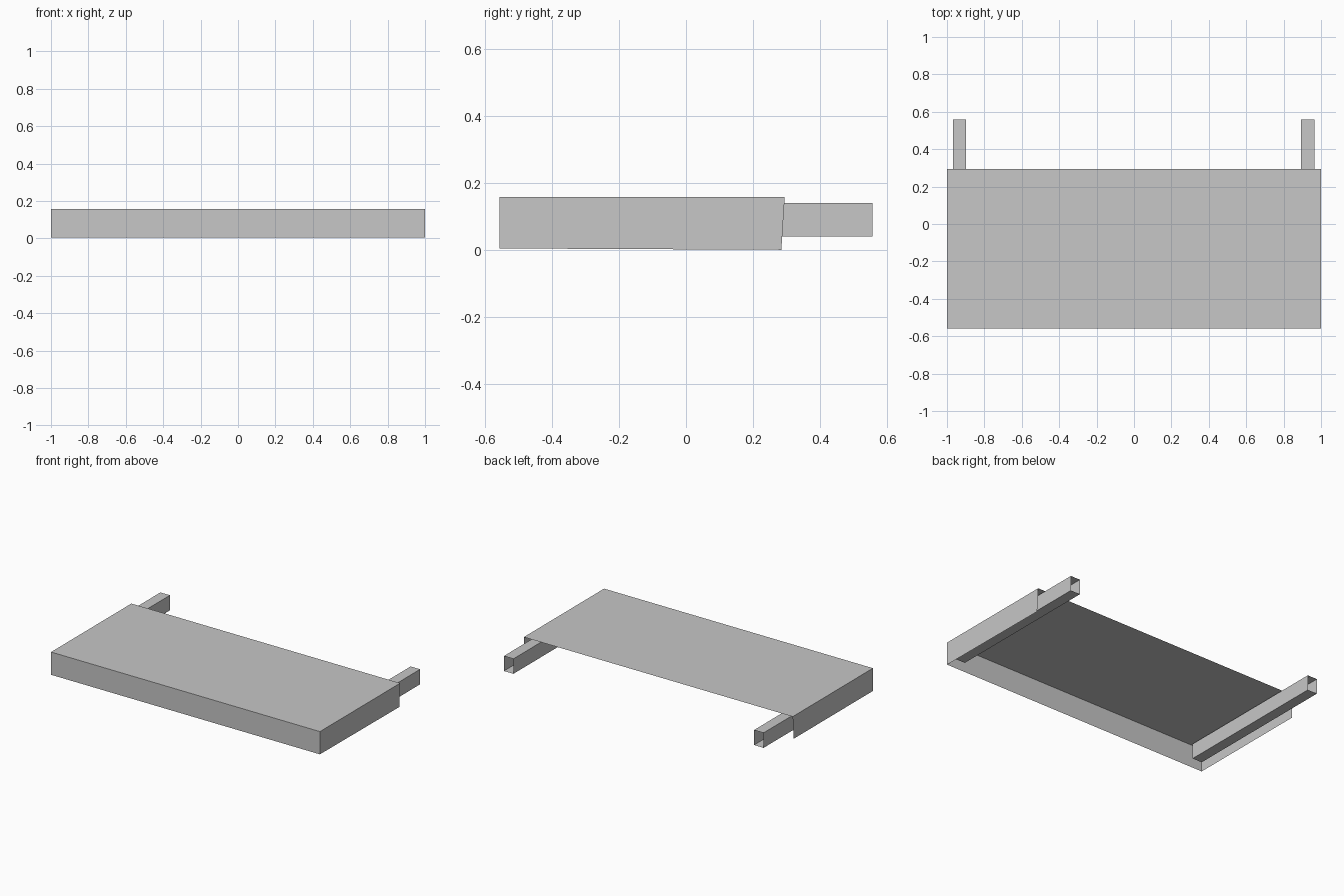
import bpy
import bmesh

default = bpy.data.objects.get("Cube")
if default:
    bpy.data.objects.remove(default, do_unlink=True)

grey = bpy.data.materials.new("plain_grey")
grey.use_nodes = True
colour = (0.57, 0.57, 0.57, 1)
grey.diffuse_color = colour
grey.node_tree.nodes["Principled BSDF"].inputs["Base Color"].default_value = colour


def open_box(name, x, y, z, open_sides):
    """Thin-walled box between the given ranges, without the faces on open_sides."""
    bm = bmesh.new()
    bmesh.ops.create_cube(bm, size=1)
    bm.normal_update()
    gone = [f for f in bm.faces
            if any(f.normal.dot(side) > 0.9 for side in open_sides)]
    bmesh.ops.delete(bm, geom=gone, context='FACES_ONLY')
    for v in bm.verts:
        v.co = [r[0] if c < 0 else r[1] for c, r in zip(v.co, (x, y, z))]
    mesh = bpy.data.meshes.new(name)
    bm.to_mesh(mesh)
    bm.free()
    mesh.materials.append(grey)
    obj = bpy.data.objects.new(name, mesh)
    bpy.context.collection.objects.link(obj)
    return obj


BACK, FRONT, DOWN = (0, 1, 0), (0, -1, 0), (0, 0, -1)

# Shelf shell: top, front and two side skirts, open below and behind
shelf = open_box("shelf_shell", (-1, 1), (-0.558, 0.295), (0, 0.157), [BACK, DOWN])

# Side skirts slope in slightly at the lower back corners, right edge hangs lowest
for v in shelf.data.vertices:
    if v.co.z < 0.1:
        if v.co.y > 0:
            v.co.y -= 0.01
        if v.co.x < 0 or v.co.y < 0:
            v.co.z = 0.004

# Hollow support rails running under the shelf and out of the back
for name, x in (("left_rail", (0.893, 0.964)), ("right_rail", (-0.968, -0.897))):
    open_box(name, x, (-0.52, 0.558), (0.039, 0.14), [BACK, FRONT])
